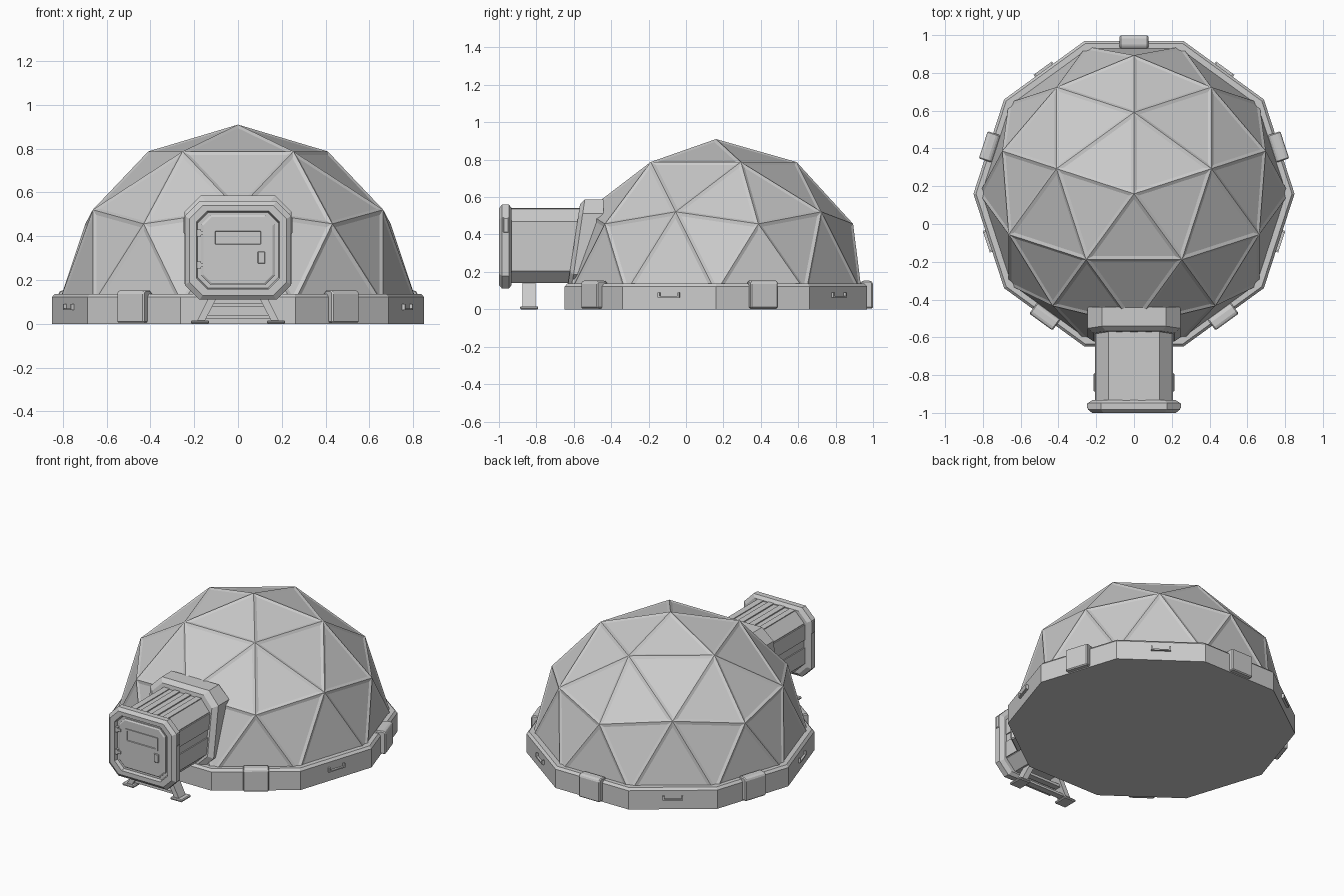
import bpy, bmesh
from math import radians, cos, sin
from mathutils import Matrix, Vector

if "Cube" in bpy.data.objects:
    bpy.data.objects.remove(bpy.data.objects["Cube"])

CY = 0.16   # dome centre in y


def finish(name, bm, bevel=0):
    bmesh.ops.recalc_face_normals(bm, faces=bm.faces)
    me = bpy.data.meshes.new(name)
    bm.to_mesh(me)
    bm.free()
    ob = bpy.data.objects.new(name, me)
    bpy.context.collection.objects.link(ob)
    if bevel:
        m = ob.modifiers.new("bevel", 'BEVEL')
        m.width = bevel
        m.segments = 1
    return ob


def loft(name, loops, mat=Matrix(), bevel=0):
    """Closed skin through equal-length loops, capped at both ends."""
    bm = bmesh.new()
    rings = [[bm.verts.new(mat @ Vector(p)) for p in lp] for lp in loops]
    n = len(rings[0])
    for a, b in zip(rings, rings[1:]):
        for i in range(n):
            j = (i + 1) % n
            bm.faces.new((a[i], a[j], b[j], b[i]))
    bm.faces.new(rings[0])
    bm.faces.new(rings[-1])
    return finish(name, bm, bevel)


def box(name, x, y, z, mat=Matrix(), bevel=0):
    return loft(name, [[(x[0], y[0], h), (x[1], y[0], h), (x[1], y[1], h), (x[0], y[1], h)] for h in z], mat, bevel)


def octa(w, z0, z1, c, y, slant=0):
    """Chamfered rectangle facing -y; slant leans it back with height."""
    pts = [(w, z0 + c), (w, z1 - c), (w - c, z1), (c - w, z1),
           (-w, z1 - c), (-w, z0 + c), (c - w, z0), (w - c, z0)]
    return [(x, y + slant * (z - 0.14), z) for x, z in pts]


def radial(deg):
    return Matrix.Translation((0, CY, 0)) @ Matrix.Rotation(radians(deg), 4, 'Z')


# Geodesic dome with slightly sunken panels
bm = bmesh.new()
bmesh.ops.create_icosphere(bm, subdivisions=2, radius=0.82,
                           matrix=Matrix.Translation((0, CY, 0.09)) @ Matrix.Rotation(radians(90), 4, 'Z'))
low = [f for f in bm.faces if f.calc_center_median().z < 0.09]
bmesh.ops.delete(bm, geom=low, context='FACES')
bmesh.ops.inset_individual(bm, faces=bm.faces[:], thickness=0.018, depth=-0.006, use_even_offset=True)
finish("dome_panels", bm)

# Ten-sided foundation ring with floor
loft("base_ring", [[(r * cos(radians(36 * i)), CY + r * sin(radians(36 * i)), z) for i in range(10)]
                   for r, z in ((0.85, 0), (0.85, 0.122), (0.836, 0.137), (0.795, 0.137), (0.78, 0.11))])

# Clamps over alternate ring edges
clamp = [(0.765, 0.11), (0.768, 0.14), (0.785, 0.153), (0.827, 0.153), (0.839, 0.142), (0.839, 0.005), (0.80, 0.005)]
for k in range(5):
    loft(f"ring_clamp_{k}", [[(r, t, z) for r, z in clamp] for t in (-0.076, 0.076)], radial(18 + 72 * k), 0.006)

# Grab handles on the edges between
for k, a in enumerate((-18, 54, 126, 198)):
    m = radial(a)
    box(f"grab_bar_{k}", (0.80, 0.822), (-0.06, 0.06), (0.062, 0.07), m)
    for s in (-1, 1):
        box(f"grab_end_{k}_{s}", (0.80, 0.822), sorted((s * 0.05, s * 0.06)), (0.062, 0.09), m)

# Collar where the airlock meets the dome
loft("dome_collar", [octa(0.245, 0.11, 0.587, 0.075, -0.44),
                     octa(0.245, 0.11, 0.587, 0.075, -0.608, 0.15),
                     octa(0.215, 0.135, 0.562, 0.065, -0.63, 0.15)])

# Airlock tunnel with long raised strips
loft("airlock_tunnel", [octa(0.2, 0.14, 0.535, 0.065, y) for y in (-0.48, -0.95)])
for s in (-1, 1):
    box(f"top_strip_{s}", sorted((s * 0.02, s * 0.06)), (-0.94, -0.5), (0.52, 0.542))
    box(f"top_edge_strip_{s}", sorted((s * 0.095, s * 0.135)), (-0.94, -0.5), (0.52, 0.54))
    box(f"side_strip_upper_{s}", sorted((s * 0.19, s * 0.207)), (-0.94, -0.5), (0.365, 0.465))
    box(f"side_strip_lower_{s}", sorted((s * 0.19, s * 0.207)), (-0.94, -0.5), (0.21, 0.315))
    box(f"flange_latch_{s}", sorted((s * 0.22, s * 0.248)), (-0.978, -0.948), (0.41, 0.53 - 0.04), bevel=0.004)

# Front flange with recessed doorway
loft("door_flange", [octa(0.22, 0.13, 0.54, 0.06, -0.932),
                     octa(0.243, 0.11, 0.56, 0.068, -0.947),
                     octa(0.243, 0.11, 0.56, 0.068, -0.983),
                     octa(0.222, 0.13, 0.54, 0.06, -1.0),
                     octa(0.19, 0.158, 0.515, 0.05, -1.0),
                     octa(0.184, 0.164, 0.509, 0.048, -0.978)])

# Door with window and fittings
loft("door", [octa(0.168, 0.178, 0.496, 0.042, -0.97),
              octa(0.168, 0.178, 0.496, 0.042, -0.985),
              octa(0.158, 0.187, 0.487, 0.038, -0.991)])
loft("door_window", [octa(w, z0, z1, 0.003, y) for w, z0, z1, y in
                     ((0.117, 0.35, 0.436, -0.985), (0.117, 0.35, 0.436, -0.997),
                      (0.104, 0.362, 0.424, -0.997), (0.102, 0.364, 0.422, -0.992))])
box("door_handle", (0.09, 0.124), (-0.999, -0.985), (0.275, 0.33), bevel=0.003)
for k, z in enumerate((0.255, 0.4)):
    box(f"hinge_plate_{k}", (-0.185, -0.15), (-0.997, -0.975), (z + 0.005, z + 0.023))
    box(f"hinge_pin_{k}", (-0.188, -0.17), (-0.999, -0.975), (z - 0.002, z + 0.03))

# Splayed support legs, feet and cross bars
for s in (-1, 1):
    loft(f"leg_{s}", [[(s * (x + dx), y, z) for dx, y in ((-0.018, -0.875), (0.018, -0.875), (0.018, -0.805), (-0.018, -0.805))]
                      for x, z in ((0.17, 0.012), (0.1, 0.15))])
    box(f"foot_{s}", sorted((s * 0.132, s * 0.215)), (-0.888, -0.79), (0, 0.016), bevel=0.005)
box("cross_bar_upper", (-0.125, 0.125), (-0.86, -0.82), (0.078, 0.095))
box("cross_bar_lower", (-0.155, 0.155), (-0.86, -0.82), (0.025, 0.04))
